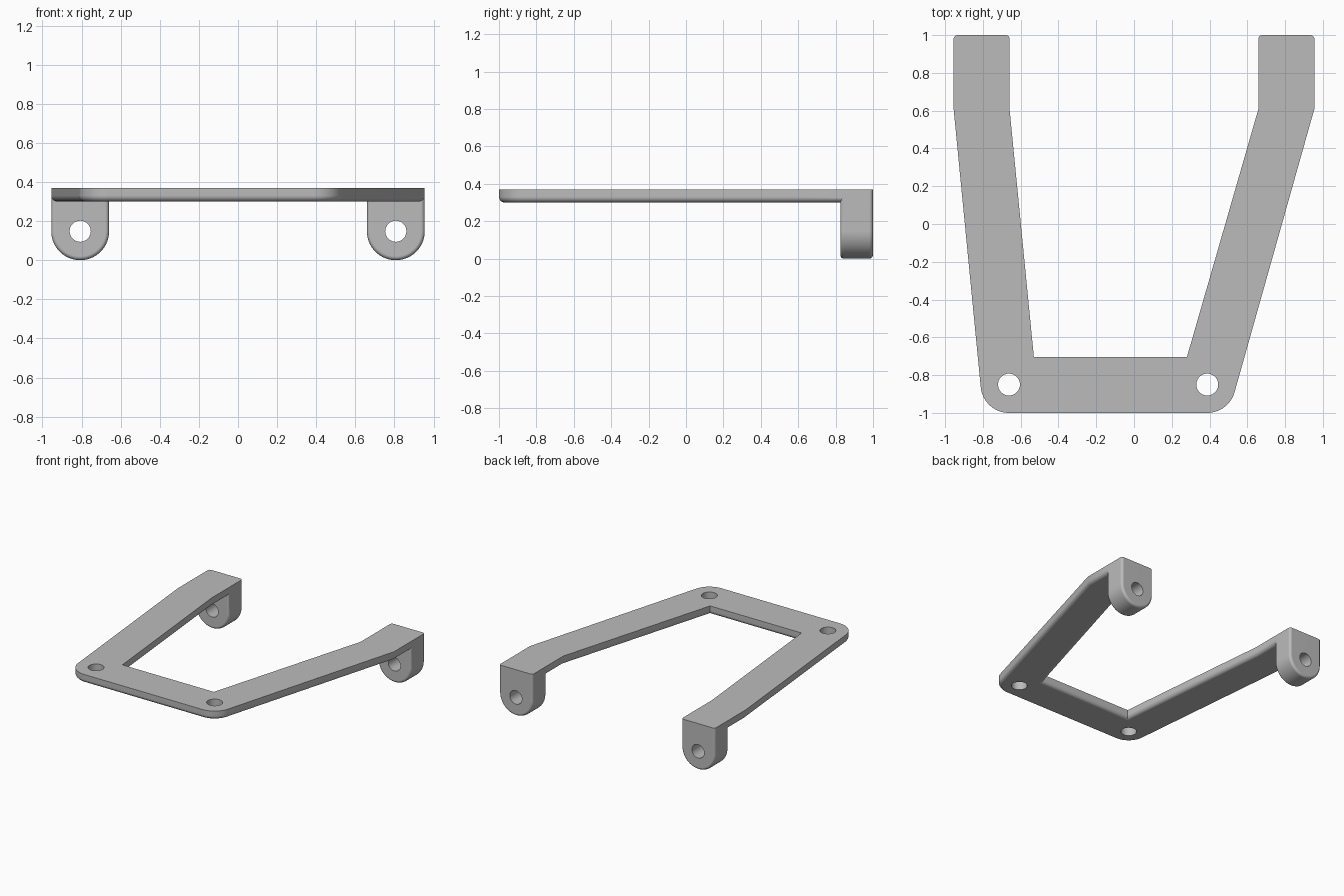
import bpy, bmesh
from math import sin, cos, radians, pi
from mathutils import Vector, Matrix

cube = bpy.data.objects.get("Cube")
if cube:
    bpy.data.objects.remove(cube, do_unlink=True)

TOP, PLATE_BOTTOM = 0.37, 0.30
EAR_X, EAR_R, EAR_FRONT, BACK = 0.807, 0.148, 0.825, 1.0
HOLES = [(-0.662, -0.85), (0.388, -0.85)]

grey = bpy.data.materials.new("plain grey")
grey.use_nodes = True
grey.diffuse_color = (0.5, 0.5, 0.5, 1)
grey.node_tree.nodes["Principled BSDF"].inputs["Base Color"].default_value = grey.diffuse_color


def arc(cx, cy, r, start, end, n):
    angles = [radians(start + (end - start) * i / n) for i in range(n + 1)]
    return [(cx + r * cos(a), cy + r * sin(a)) for a in angles]


def make_object(name, bm):
    bmesh.ops.recalc_face_normals(bm, faces=bm.faces)
    mesh = bpy.data.meshes.new(name)
    bm.to_mesh(mesh)
    bm.free()
    mesh.materials.append(grey)
    obj = bpy.data.objects.new(name, mesh)
    bpy.context.collection.objects.link(obj)
    return obj


def prism(name, points, offset, round_edge, radius):
    """Extrude an outline and round the edges picked by round_edge."""
    bm = bmesh.new()
    face = bm.faces.new([bm.verts.new(p) for p in points])
    new = bmesh.ops.extrude_face_region(bm, geom=[face], use_keep_orig=True)["geom"]
    bmesh.ops.translate(bm, vec=offset, verts=[g for g in new if isinstance(g, bmesh.types.BMVert)])
    bmesh.ops.recalc_face_normals(bm, faces=bm.faces)
    edges = [e for e in bm.edges if round_edge(e.verts[0].co, e.verts[1].co)]
    bmesh.ops.bevel(bm, geom=edges, offset=radius, segments=5, profile=0.5, affect='EDGES')
    return make_object(name, bm)


def boolean(target, other, operation):
    mod = target.modifiers.new(operation, 'BOOLEAN')
    mod.operation, mod.solver, mod.object = operation, 'EXACT', other
    bpy.context.view_layer.objects.active = target
    bpy.ops.object.modifier_apply(modifier=mod.name)
    bpy.data.objects.remove(other, do_unlink=True)


def drill(target, location, radius, along_y=False):
    bm = bmesh.new()
    bmesh.ops.create_cone(bm, cap_ends=True, segments=40, radius1=radius, radius2=radius, depth=0.6)
    if along_y:
        bmesh.ops.rotate(bm, verts=bm.verts, matrix=Matrix.Rotation(pi / 2, 3, 'X'))
    bmesh.ops.translate(bm, verts=bm.verts, vec=location)
    cutter = make_object("hole_cutter", bm)
    cutter.hide_render = True
    boolean(target, cutter, 'DIFFERENCE')


# Flat bracket plate with two arms, rounded along its underside
end = 0.92
outer, inner = EAR_X + EAR_R, EAR_X - EAR_R
outline = [(-outer, end), (-outer, 0.61)]
outline += arc(*HOLES[0], EAR_R + 0.002, 186, 270, 12)
outline += arc(*HOLES[1], EAR_R + 0.002, 270, 344, 12)
outline += [(outer, 0.61), (outer, end), (inner, end), (inner, 0.61),
            (0.28, -0.705), (-0.53, -0.705), (-inner, 0.61), (-inner, end)]


def underside(a, b):
    at_end = a.y > end - 0.01 and b.y > end - 0.01
    return max(a.z, b.z) < PLATE_BOTTOM + 0.001 and not at_end


bracket = prism("bracket_plate", [(x, y, PLATE_BOTTOM) for x, y in outline],
                Vector((0, 0, TOP - PLATE_BOTTOM)), underside, 0.03)


# Hanging mounting ears with rounded bottoms
def ear_rim(a, b):
    return abs(a.y - b.y) < 0.001 and min(a.z, b.z) < TOP - 0.001


for side in (-1, 1):
    cx = side * EAR_X
    profile = [(cx - EAR_R, TOP)] + arc(cx, EAR_R, EAR_R, 180, 360, 32) + [(cx + EAR_R, TOP)]
    ear = prism("mounting_ear", [(x, EAR_FRONT, z) for x, z in profile],
                Vector((0, BACK - EAR_FRONT, 0)), ear_rim, 0.02)
    boolean(bracket, ear, 'UNION')
    drill(bracket, (cx, 0.9, EAR_R), 0.054, along_y=True)

# Screw holes in the front corners
for x, y in HOLES:
    drill(bracket, (x, y, TOP), 0.058)

# Smooth rounded edges, crisp flat faces
bpy.ops.object.select_all(action='DESELECT')
bracket.select_set(True)
bpy.context.view_layer.objects.active = bracket
bpy.ops.object.shade_smooth_by_angle(angle=radians(30))
weighted = bracket.modifiers.new("clean_normals", 'WEIGHTED_NORMAL')
weighted.keep_sharp = True
